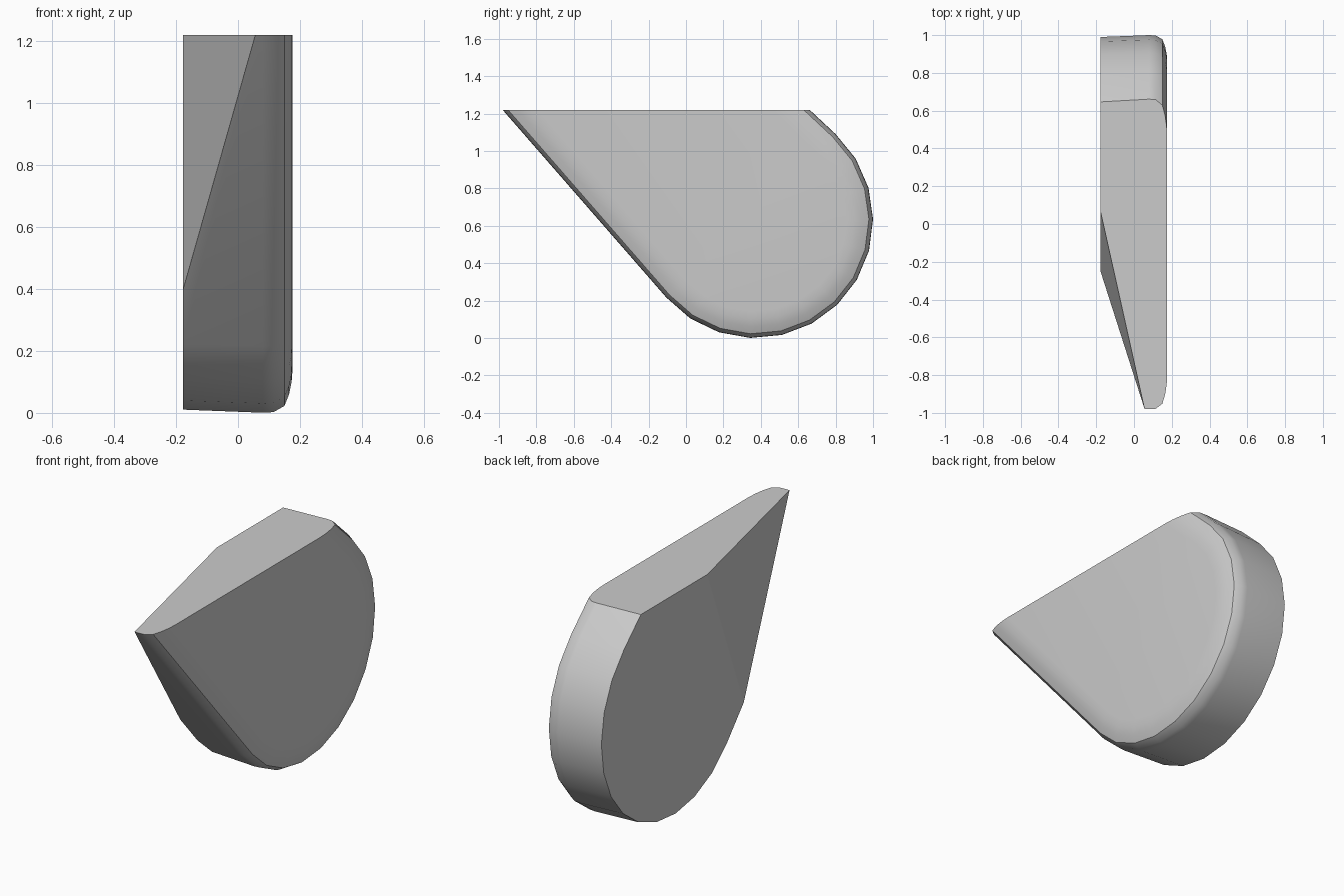
import bpy, bmesh
from math import radians, sin, cos
from mathutils import Vector

cube = bpy.data.objects.get("Cube")
if cube:
    bpy.data.objects.remove(cube, do_unlink=True)

TOP = 1.22
CENTRE_Y, CENTRE_Z, RADIUS = 0.37, 0.63, 0.63
START, END, STEPS = 221.1, 407.0, 12


def teardrop(x, inset):
    """Round belly with two straight tangents that run past the top."""
    r = RADIUS - inset
    pts = []
    for i in range(STEPS + 1):
        a = radians(START + (END - START) * i / STEPS)
        pts.append(Vector((x, CENTRE_Y + r * cos(a), CENTRE_Z + r * sin(a))))
    a, b = radians(START), radians(END)
    front = pts[0] + Vector((0, sin(a), -cos(a))) * 1.7
    back = pts[-1] + Vector((0, -sin(b), cos(b))) * 0.5
    return [front] + pts + [back]


def cut(bm, point, normal):
    """Slice off everything on the normal side and close the hole."""
    geom = bm.verts[:] + bm.edges[:] + bm.faces[:]
    res = bmesh.ops.bisect_plane(bm, geom=geom, dist=1e-5, plane_co=point,
                                 plane_no=normal, clear_outer=True)
    edges = [e for e in res["geom_cut"] if isinstance(e, bmesh.types.BMEdge)]
    bmesh.ops.contextual_create(bm, geom=edges)


# Body lofted across x, with a rounded rim on the left side
bm = bmesh.new()
layers = [(-0.178, 0.01), (0.08, 0), (0.115, 0.002), (0.15, 0.022),
          (0.165, 0.06), (0.173, 0.1), (0.176, 0.14)]
rings = [[bm.verts.new(p) for p in teardrop(x, d)] for x, d in layers]
for lo, hi in zip(rings, rings[1:]):
    for i in range(len(lo)):
        j = (i + 1) % len(lo)
        bm.faces.new((lo[i], lo[j], hi[j], hi[i]))
bm.faces.new(rings[0])
bm.faces.new(rings[-1])

# Flat top, then the slanted cut that narrows the front tip
cut(bm, (0, 0, TOP), (0, 0, 1))
a = Vector((-0.178, 0.07, TOP))
b = Vector((-0.178, -0.25, 0.39))
c = Vector((0.045, -0.93, TOP))
cut(bm, a, (b - a).cross(c - a).normalized())
bmesh.ops.recalc_face_normals(bm, faces=bm.faces[:])

# Soft sides, flat top and flat cut faces
bm.normal_update()
for f in bm.faces:
    f.smooth = not (f.normal.x < -0.9 or f.normal.z > 0.99)
for e in bm.edges:
    e.smooth = e.calc_face_angle(0) < radians(30)

mesh = bpy.data.meshes.new("teardrop_body")
bm.to_mesh(mesh)
bm.free()
body = bpy.data.objects.new("teardrop_body", mesh)
bpy.context.collection.objects.link(body)

# Plain grey finish
grey = bpy.data.materials.new("light_grey")
grey.use_nodes = True
colour = (0.6, 0.6, 0.6, 1)
grey.diffuse_color = colour
grey.node_tree.nodes["Principled BSDF"].inputs["Base Color"].default_value = colour
mesh.materials.append(grey)
